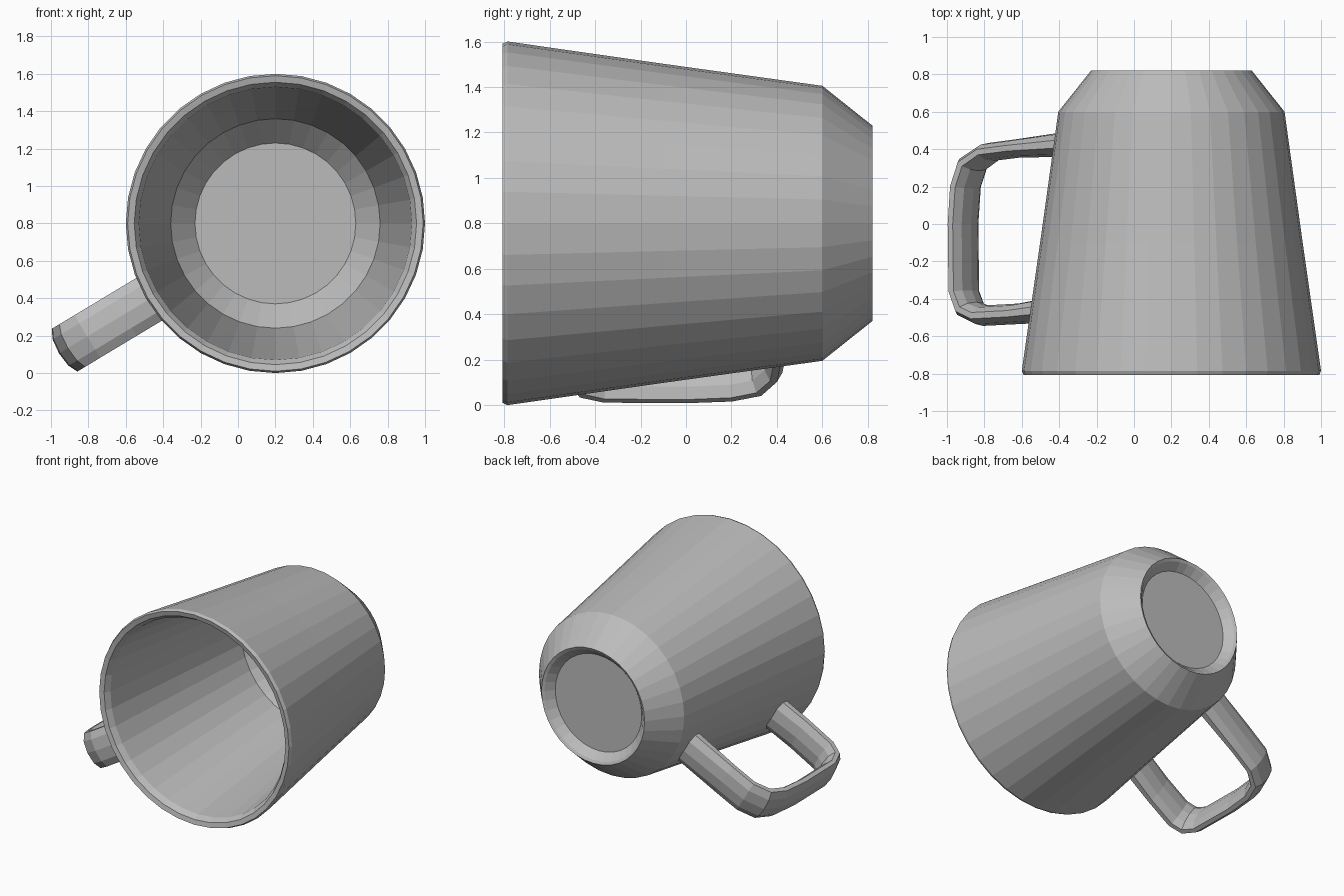
import bpy, bmesh, math
from mathutils import Vector

if "Cube" in bpy.data.objects:
    bpy.data.objects.remove(bpy.data.objects["Cube"])

grey = bpy.data.materials.new("plain_grey")
grey.diffuse_color = (0.5, 0.5, 0.5, 1)
grey.use_nodes = True
grey.node_tree.nodes["Principled BSDF"].inputs["Base Color"].default_value = grey.diffuse_color

CX, CZ = 0.2, 0.8   # the mug lies on its side, axis along y


def loft(name, rings):
    """Skin closed rings of points and cap both ends."""
    bm = bmesh.new()
    loops = [[bm.verts.new(p) for p in ring] for ring in rings]
    n = len(loops[0])
    for a, b in zip(loops, loops[1:]):
        for i in range(n):
            j = (i + 1) % n
            bm.faces.new((a[i], a[j], b[j], b[i]))
    bm.faces.new(loops[0][::-1])
    bm.faces.new(loops[-1])
    bmesh.ops.recalc_face_normals(bm, faces=bm.faces)
    me = bpy.data.meshes.new(name)
    bm.to_mesh(me)
    bm.free()
    me.materials.append(grey)
    ob = bpy.data.objects.new(name, me)
    bpy.context.collection.objects.link(ob)
    return ob


# Mug body: (radius, y) from the recessed base, over the outside, to the inner floor
SIDES = 36
profile = [(0.36, 0.755), (0.41, 0.81), (0.43, 0.82), (0.605, 0.6),
           (0.702, -0.1), (0.80, -0.785), (0.79, -0.808), (0.755, -0.80),
           (0.73, -0.76), (0.645, -0.1), (0.56, 0.55), (0.43, 0.69)]
rings = []
for r, y in profile:
    rings.append([(CX + r * math.cos(2 * math.pi * i / SIDES), y,
                   CZ + r * math.sin(2 * math.pi * i / SIDES)) for i in range(SIDES)])
loft("mug_body", rings)

# Handle: (distance from mug axis, y, half thickness), swept with a wide oval section
path = [(0.60, 0.43, 0.07), (0.95, 0.405, 0.05), (1.13, 0.385, 0.05),
        (1.24, 0.32, 0.055), (1.285, 0.2, 0.052), (1.30, 0.0, 0.05),
        (1.295, -0.36, 0.05), (1.255, -0.455, 0.055), (1.17, -0.49, 0.055),
        (0.95, -0.48, 0.055), (0.71, -0.455, 0.07)]
out = Vector((-0.857, 0, -0.515))
side = Vector((-0.515, 0, 0.857))
along = Vector((0, 1, 0))
centres = [Vector((CX, 0, CZ)) + out * u + along * y for u, y, t in path]
rings = []
for k, (u, y, t) in enumerate(path):
    tangent = (centres[min(k + 1, len(path) - 1)] - centres[max(k - 1, 0)]).normalized()
    normal = tangent.cross(side)
    ring = []
    for i in range(10):
        a = 2 * math.pi * i / 10
        ring.append(centres[k] + normal * t * math.cos(a) + side * 0.14 * math.sin(a))
    rings.append(ring)
loft("handle", rings)
